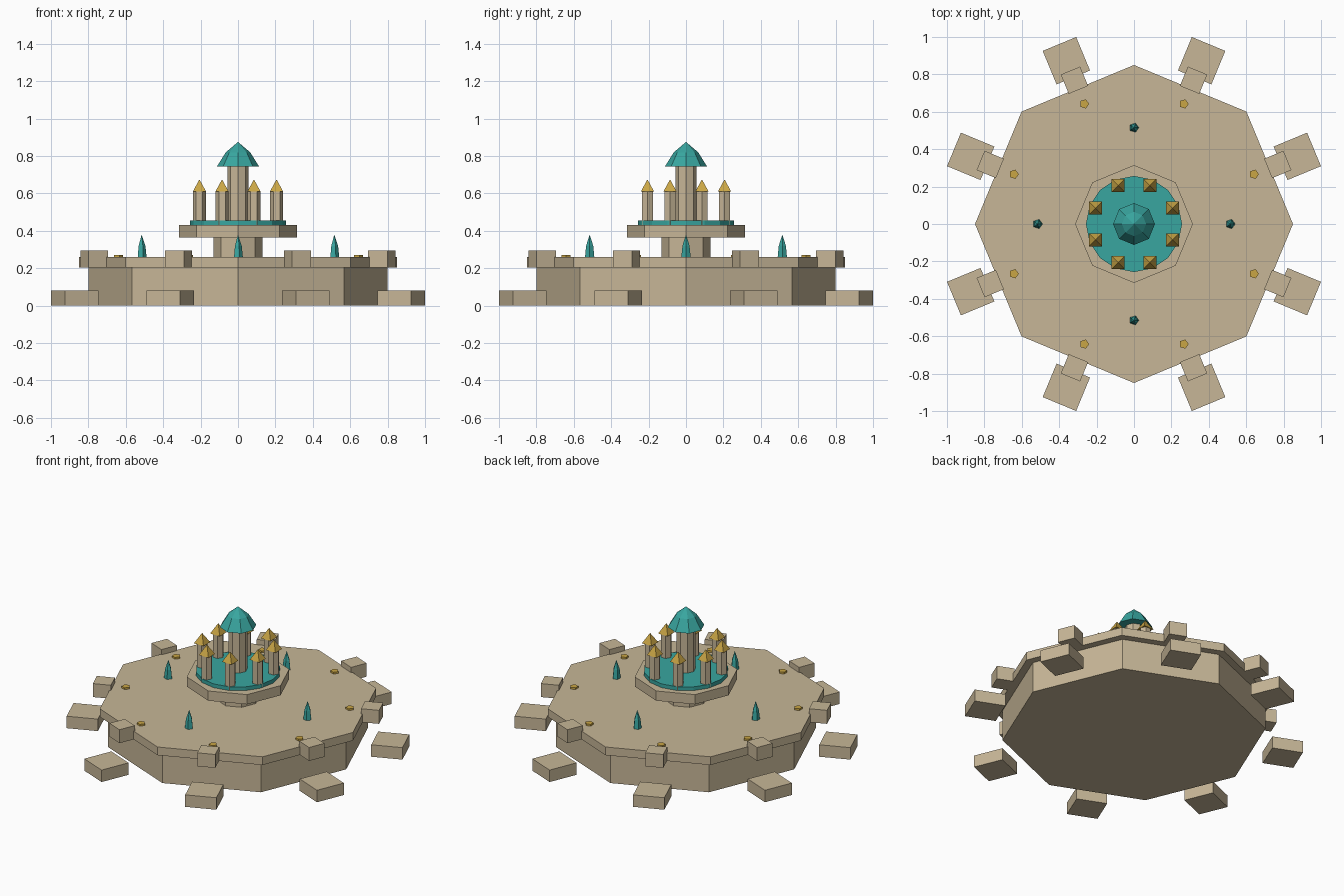
import bpy, bmesh, math

old = bpy.data.objects.get("Cube")
if old:
    bpy.data.objects.remove(old, do_unlink=True)


def material(name, rgb):
    m = bpy.data.materials.new(name)
    m.use_nodes = True
    m.diffuse_color = (*rgb, 1)
    m.node_tree.nodes["Principled BSDF"].inputs["Base Color"].default_value = (*rgb, 1)
    return m


sand = material("sandstone", (0.57, 0.47, 0.31))
teal = material("teal", (0.04, 0.38, 0.35))
gold = material("gold", (0.59, 0.38, 0.06))


def lathe(name, profile, sides, mat, x=0, y=0, turn=0):
    """Flat-faced solid from (radius, height) rings; radius 0 makes a point."""
    bm = bmesh.new()
    rings = []
    for r, z in profile:
        if r == 0:
            rings.append([bm.verts.new((0, 0, z))] * sides)
            continue
        angles = [turn + math.tau * i / sides for i in range(sides)]
        rings.append([bm.verts.new((r * math.cos(a), r * math.sin(a), z)) for a in angles])
    for low, high in zip(rings, rings[1:]):
        for i in range(sides):
            j = (i + 1) % sides
            corners = [low[i], low[j], high[j], high[i]]
            bm.faces.new(list(dict.fromkeys(corners)))
    for ring in (rings[0], rings[-1]):
        if ring[0] is not ring[1]:
            bm.faces.new(ring)
    bmesh.ops.recalc_face_normals(bm, faces=bm.faces)
    mesh = bpy.data.meshes.new(name)
    bm.to_mesh(mesh)
    bm.free()
    mesh.materials.append(mat)
    obj = bpy.data.objects.new(name, mesh)
    obj.location = (x, y, 0)
    bpy.context.collection.objects.link(obj)
    return obj


def prism(name, r, z0, z1, sides, mat, **place):
    return lathe(name, [(r, z0), (r, z1)], sides, mat, **place)


# Island base and terrace
prism("island_base", 0.80, 0, 0.205, 8, sand)
prism("terrace", 0.85, 0.205, 0.26, 8, sand)

# Central pedestal, platform and pool
prism("pedestal", 0.13, 0.26, 0.365, 8, sand)
prism("platform", 0.315, 0.365, 0.43, 8, sand)
prism("pool", 0.257, 0.43, 0.455, 16, teal)

# Main tower with domed roof
prism("main_tower", 0.057, 0.43, 0.745, 8, sand)
lathe("main_roof", [(0.112, 0.745), (0.065, 0.82), (0, 0.875)], 8, teal)

# Parts repeated around the eight sides
for i in range(8):
    a = math.radians(22.5 + 45 * i)
    c, s = math.cos(a), math.sin(a)
    square = a + math.pi / 4
    prism(f"outer_block_{i}", 0.137, 0, 0.08, 4, sand, x=0.945 * c, y=0.945 * s, turn=square)
    prism(f"wall_block_{i}", 0.079, 0.205, 0.295, 4, sand, x=0.832 * c, y=0.832 * s, turn=square)
    prism(f"gold_stone_{i}", 0.026, 0.26, 0.272, 5, gold, x=0.695 * c, y=0.695 * s)
    prism(f"small_tower_{i}", 0.035, 0.43, 0.61, 6, sand, x=0.223 * c, y=0.223 * s)
    lathe(f"small_roof_{i}", [(0.05, 0.61), (0, 0.675)], 4, gold,
          x=0.223 * c, y=0.223 * s, turn=math.pi / 4)

# Crystals on the terrace
for i in range(4):
    a = math.pi / 2 * i
    lathe(f"crystal_{i}", [(0.026, 0.26), (0.02, 0.32), (0, 0.38)], 5, teal,
          x=0.515 * math.cos(a), y=0.515 * math.sin(a))
